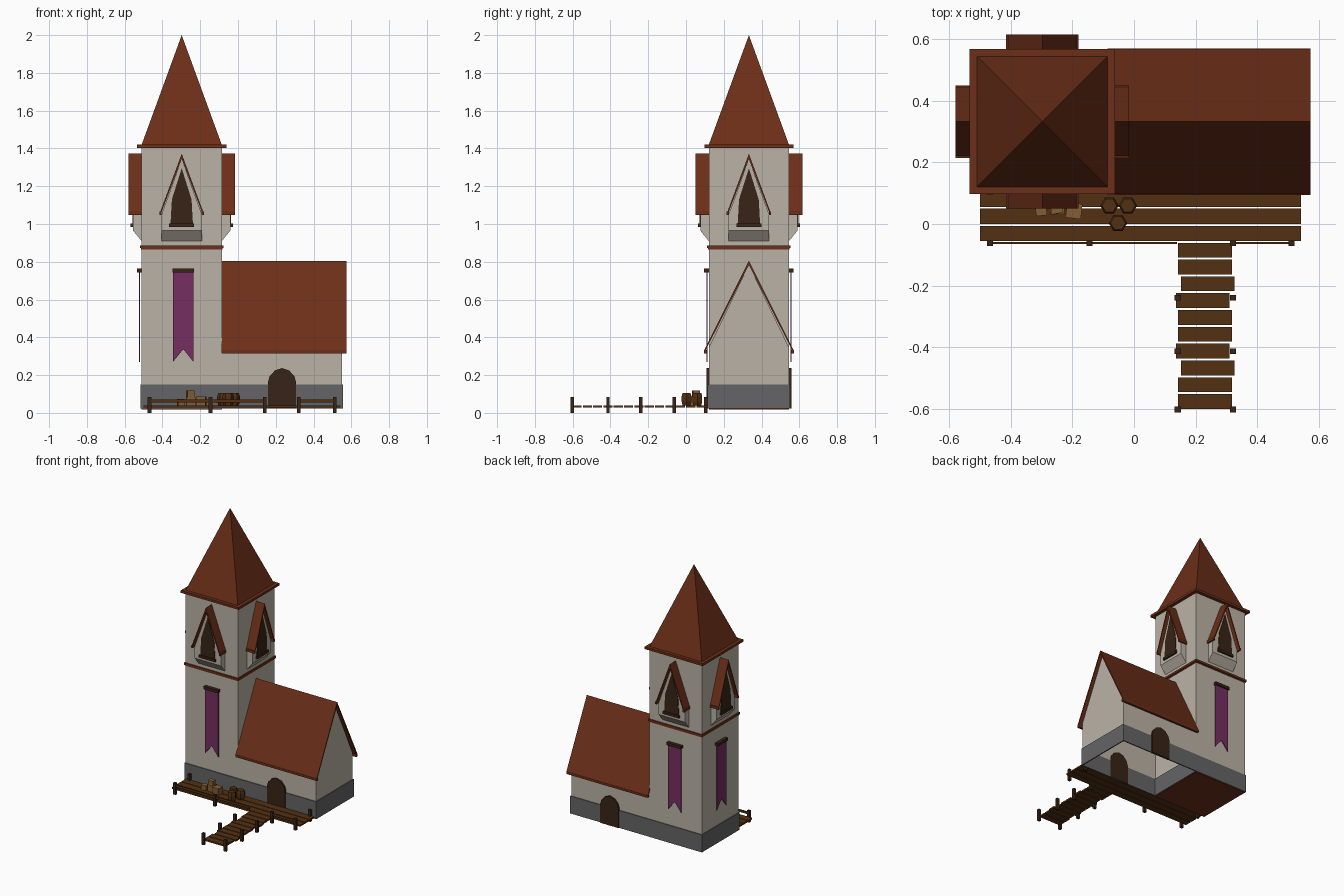
import bpy, bmesh, math, random
from mathutils import Matrix, Vector

if "Cube" in bpy.data.objects:
    bpy.data.objects.remove(bpy.data.objects["Cube"])

random.seed(3)

def mat(name, r, g, b):
    m = bpy.data.materials.new(name)
    m.diffuse_color = (r, g, b, 1)
    m.use_nodes = True
    m.node_tree.nodes["Principled BSDF"].inputs["Base Color"].default_value = m.diffuse_color
    return m

WALL = mat("plaster", 0.50, 0.45, 0.38)
STONE = mat("stone", 0.13, 0.13, 0.135)
ROOF = mat("roof_tile", 0.15, 0.028, 0.009)
WOOD = mat("wood", 0.085, 0.03, 0.006)
DARK = mat("dark_wood", 0.04, 0.017, 0.008)
CLOTH = mat("cloth", 0.18, 0.028, 0.12)
TAN = mat("crate_wood", 0.23, 0.11, 0.035)

def finish(name, bm, material, M=Matrix()):
    bmesh.ops.recalc_face_normals(bm, faces=bm.faces[:])
    bm.transform(M)
    me = bpy.data.meshes.new(name)
    bm.to_mesh(me)
    bm.free()
    me.materials.append(material)
    ob = bpy.data.objects.new(name, me)
    bpy.context.collection.objects.link(ob)
    return ob

def prism(name, pts, axis, lo, hi, material, M=Matrix(), skip_normal=None):
    """Extrude a 2D profile along x, y or z; skip_normal drops faces pointing that way."""
    def place(a, b, c):
        return {"x": (c, a, b), "y": (a, c, b), "z": (a, b, c)}[axis]
    bm = bmesh.new()
    A = [bm.verts.new(place(a, b, lo)) for a, b in pts]
    B = [bm.verts.new(place(a, b, hi)) for a, b in pts]
    bm.faces.new(A)
    bm.faces.new(B[::-1])
    n = len(pts)
    for i in range(n):
        bm.faces.new((A[i], A[(i + 1) % n], B[(i + 1) % n], B[i]))
    bmesh.ops.recalc_face_normals(bm, faces=bm.faces[:])
    if skip_normal:
        d = Vector(skip_normal)
        bmesh.ops.delete(bm, geom=[f for f in bm.faces if f.normal.dot(d) > 0.9], context="FACES")
    return finish(name, bm, material, M)

def box(name, x0, x1, y0, y1, z0, z1, material, M=Matrix(), skip_normal=None):
    return prism(name, [(x0, y0), (x1, y0), (x1, y1), (x0, y1)], "z", z0, z1, material, M, skip_normal)

def chevron(half, z_eave, z_ridge, t):
    return [(-half, z_eave), (0, z_ridge - t), (half, z_eave), (half, z_eave + t * 0.7),
            (0, z_ridge), (-half, z_eave + t * 0.7)]

TX, TY, H = -0.298, 0.333, 0.2125    # tower centre and half width

# Tower body, footing, band and spire
T = Matrix.Translation((TX, TY, 0))
box("tower_wall", -H, H, -H, H, 0.03, 1.41, WALL, T)
box("tower_footing", -H - 0.006, H + 0.006, -H - 0.006, H + 0.006, 0.022, 0.15, STONE, T)
box("tower_floor", -H, H, -H, H, 0.018, 0.024, ROOF, T)
for z0, z1, e in ((0.865, 0.875, 0.003), (0.872, 0.887, 0.008)):
    box("tower_band", -H - e, H + e, -H - e, H + e, z0, z1, ROOF, T)
box("spire_eave", -0.236, 0.236, -0.236, 0.236, 1.403, 1.42, ROOF, T)
bm = bmesh.new()
bmesh.ops.create_cone(bm, cap_ends=True, segments=4, radius1=0.212 * math.sqrt(2), radius2=0,
                      depth=0.58, matrix=Matrix.Translation((0, 0, 1.71)) @ Matrix.Rotation(math.pi / 4, 4, "Z"))
finish("spire", bm, ROOF, T)

# Four dormers, each built on the front wall and turned round the tower
for k, side in enumerate(("front", "right", "back", "left")):
    M = T @ Matrix.Rotation(k * math.pi / 2, 4, "Z")
    prism(side + "_dormer_body", [(-.107, .965), (.107, .965), (.107, 1.05), (0, 1.345), (-.107, 1.05)],
          "y", -H - 0.045, -H + 0.01, WALL, M)
    prism(side + "_dormer_bracket", [(-H + 0.01, .91), (-H, .91), (-H - 0.045, .965), (-H + 0.01, .965)],
          "x", -0.107, 0.107, WALL, M)
    prism(side + "_dormer_roof", chevron(0.112, 1.05, 1.372, 0.028), "y", -H - 0.07, -H + 0.01, ROOF, M)
    for s in (-1, 1):
        box(side + "_dormer_eave", s * 0.112 - 0.006, s * 0.112 + 0.006, -H - 0.07, -H + 0.01,
            1.048, 1.066, ROOF, M)
    prism(side + "_window", [(-.06, .99), (.06, .99), (.052, 1.13), (0, 1.295), (-.052, 1.13)],
          "y", -H - 0.049, -H - 0.03, DARK, M)
    box(side + "_window_sill", -0.066, 0.066, -H - 0.058, -H - 0.03, 0.985, 1.003, DARK, M)
    # Banner on every side but the one against the nave
    if side != "right":
        u = 0.0 if side != "front" else 0.008
        prism(side + "_banner", [(u - .054, .75), (u - .054, .27), (u, .337), (u + .054, .27), (u + .054, .75)],
              "y", -H - 0.013, -H - 0.007, CLOTH, M)
        box(side + "_banner_rod", u - 0.058, u + 0.058, -H - 0.024, -H + 0.005, 0.744, 0.765, DARK, M)

# Nave: gabled shell open underneath, footing, and roof
N = Matrix.Translation((0, TY, 0))
prism("nave_wall", [(-H, .03), (H, .03), (H, .345), (0, .785), (-H, .345)], "x", -0.086, 0.55, WALL, N, (0, 0, -1))
F = H + 0.006
for s in (-1, 1):
    y = sorted((s * F, s * (H - 0.002)))
    box("nave_footing_side", -0.086, 0.556, y[0], y[1], 0.022, 0.15, STONE, N)
box("nave_footing_end", 0.548, 0.556, -F, F, 0.022, 0.15, STONE, N)
prism("nave_roof", chevron(0.236, 0.318, 0.805, 0.022), "x", -0.088, 0.574, ROOF, N)
for s in (-1, 1):
    box("nave_eave", -0.086, 0.574, s * 0.23 - 0.008, s * 0.23 + 0.008, 0.315, 0.332, ROOF, N)

# Arched doors, front and back of the nave
arch = [(0.158, 0.022), (0.308, 0.022), (0.308, 0.16), (0.298, 0.195), (0.27, 0.225), (0.233, 0.237),
        (0.196, 0.225), (0.168, 0.195), (0.158, 0.16)]
prism("front_door", arch, "y", TY - F - 0.006, TY - H + 0.004, DARK)
prism("back_door", arch, "y", TY + H - 0.004, TY + F + 0.006, DARK)

# Dock along the front wall
for y0, y1 in ((-0.055, -0.006), (0.0, 0.05), (0.055, 0.11)):
    box("dock_plank", -0.50, 0.543, y0, y1, 0.028, 0.04, WOOD)

def post(x, y):
    box("post", x - 0.01, x + 0.01, y - 0.009, y + 0.009, 0.0, 0.085, DARK)

for x in (-0.468, -0.145, 0.322, 0.512):
    post(x, -0.062)
for x in (-0.468, 0.512):
    post(x, 0.105)
for x0, x1 in ((-0.468, 0.14), (0.322, 0.512)):
    box("dock_rail", x0, x1, -0.065, -0.058, 0.055, 0.072, WOOD)

# Pier planks, slightly uneven, and its posts
for i in range(10):
    y = -0.085 - i * 0.0547
    dx = random.choice((0, 0, 0.009, -0.007))
    box("pier_plank", 0.143 + dx, 0.318 + dx, y - 0.024, y + 0.024, 0.028, 0.04, WOOD)
for y in (-0.24, -0.413, -0.603):
    for x in (0.142, 0.322):
        post(x, y)

# Barrels: six-sided, bulging in the middle
for x, y in ((-0.08, 0.06), (-0.02, 0.06), (-0.052, 0.003)):
    bm = bmesh.new()
    rings = []
    for r, z in ((0.024, 0.04), (0.03, 0.058), (0.03, 0.088), (0.024, 0.106)):
        rings.append([bm.verts.new((x + r * math.cos(a * math.pi / 3), y + r * math.sin(a * math.pi / 3), z))
                      for a in range(6)])
    for p, q in zip(rings, rings[1:]):
        for i in range(6):
            bm.faces.new((p[i], p[(i + 1) % 6], q[(i + 1) % 6], q[i]))
    bm.faces.new(rings[0])
    bm.faces.new(rings[-1])
    finish("barrel", bm, WOOD)

# Crates
for x, y, z, s, a in ((-0.302, 0.045, 0.04, 0.036, 0.1), (-0.195, 0.043, 0.04, 0.05, -0.12),
                      (-0.25, 0.055, 0.04, 0.046, 0.05), (-0.252, 0.053, 0.082, 0.038, 0.2)):
    h = s / 2
    box("crate", -h, h, -h, h, 0, s * 0.95, TAN, Matrix.Translation((x, y, z)) @ Matrix.Rotation(a, 4, "Z"))
